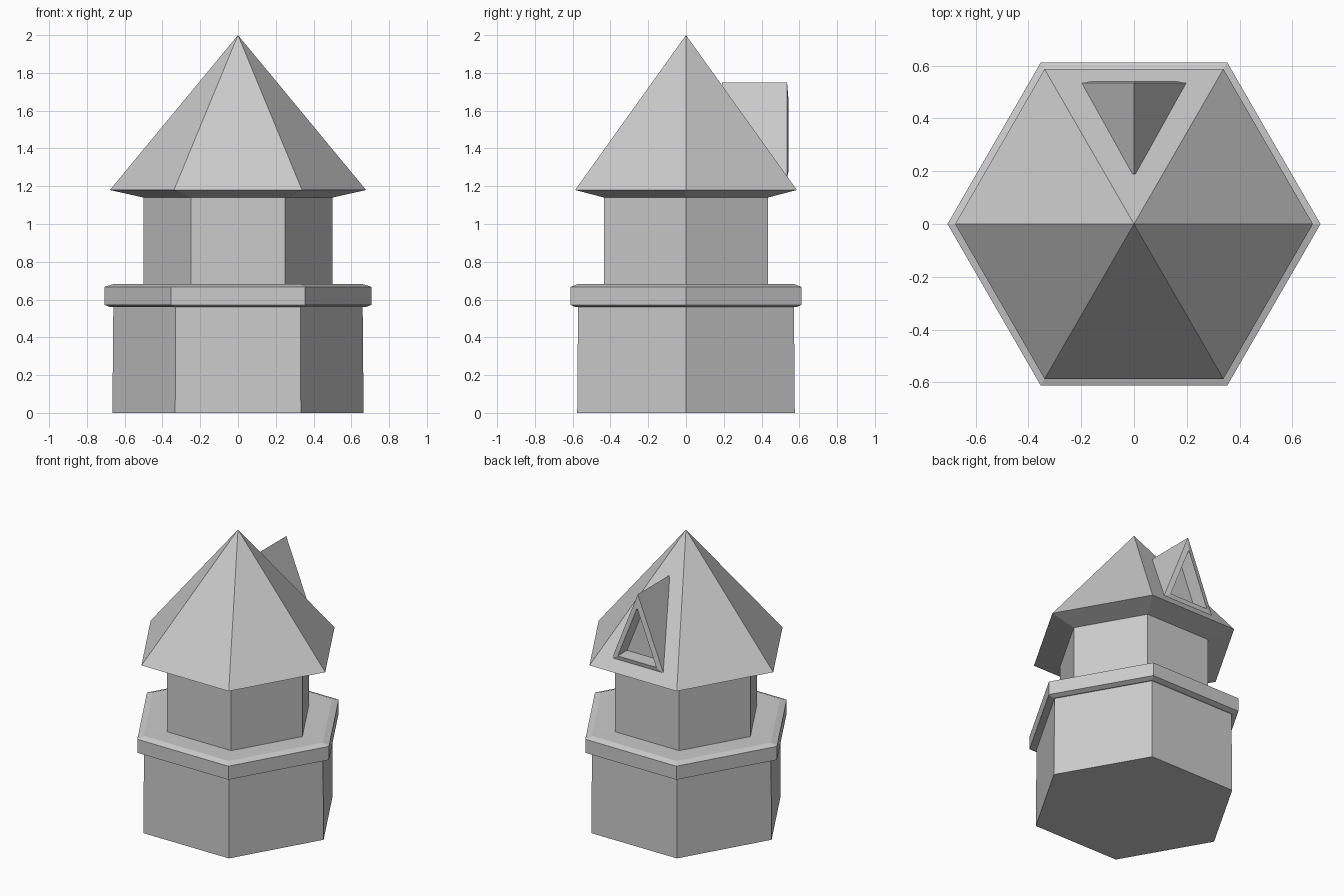
import bpy, bmesh
from math import cos, sin, pi

if "Cube" in bpy.data.objects:
    bpy.data.objects.remove(bpy.data.objects["Cube"])


def loft(name, rings):
    """Closed flat-faced solid skinned through rings of points."""
    bm = bmesh.new()
    loops = [[bm.verts.new(p) for p in ring] for ring in rings]
    n = len(loops[0])
    for a, b in zip(loops, loops[1:]):
        for i in range(n):
            j = (i + 1) % n
            bm.faces.new((a[i], a[j], b[j], b[i]))
    bm.faces.new(loops[0])
    bm.faces.new(loops[-1])
    bmesh.ops.remove_doubles(bm, verts=bm.verts, dist=1e-5)
    bmesh.ops.recalc_face_normals(bm, faces=bm.faces)
    mesh = bpy.data.meshes.new(name)
    bm.to_mesh(mesh)
    bm.free()
    ob = bpy.data.objects.new(name, mesh)
    bpy.context.collection.objects.link(ob)
    return ob


def hexagon(r, z):
    return [(r * cos(i * pi / 3), r * sin(i * pi / 3), z) for i in range(6)]


def triangle(half, low, high, y):
    return [(-half, y, low), (half, y, low), (0, y, high)]


# Tower: lower storey, bevelled ledge and upper storey in one profile
tower_profile = [(0.665, 0), (0.66, 0.56), (0.675, 0.56), (0.707, 0.572),
                 (0.707, 0.667), (0.66, 0.682), (0.5, 0.68), (0.5, 1.145)]
loft("tower", [hexagon(r, z) for r, z in tower_profile])

# Roof: sloping eaves and six-sided spire
bm = bmesh.new()
eaves = [[bm.verts.new(p) for p in hexagon(r, z)] for r, z in ((0.5, 1.14), (0.678, 1.18))]
apex = bm.verts.new((0, 0, 2))
bm.faces.new(eaves[0][::-1])
for i in range(6):
    j = (i + 1) % 6
    bm.faces.new((eaves[0][i], eaves[0][j], eaves[1][j], eaves[1][i]))
    bm.faces.new((eaves[1][i], eaves[1][j], apex))
mesh = bpy.data.meshes.new("roof")
bm.to_mesh(mesh)
bm.free()
roof = bpy.data.objects.new("roof", mesh)
bpy.context.collection.objects.link(roof)

# Dormer: gabled prism with a recessed triangular window
loft("dormer", [triangle(0.2, 1.248, 1.75, 0.19),
                triangle(0.2, 1.248, 1.75, 0.535),
                triangle(0.15, 1.28, 1.655, 0.543),
                triangle(0.15, 1.28, 1.655, 0.44)])

# Cutter clears the roof out of the window recess
cutter = loft("window_cutter", [triangle(0.16, 1.274, 1.675, 0.43),
                                triangle(0.16, 1.274, 1.675, 0.6)])
cutter.hide_render = True
cutter.hide_viewport = True
cut = roof.modifiers.new("window_recess", 'BOOLEAN')
cut.operation = 'DIFFERENCE'
cut.solver = 'EXACT'
cut.object = cutter
